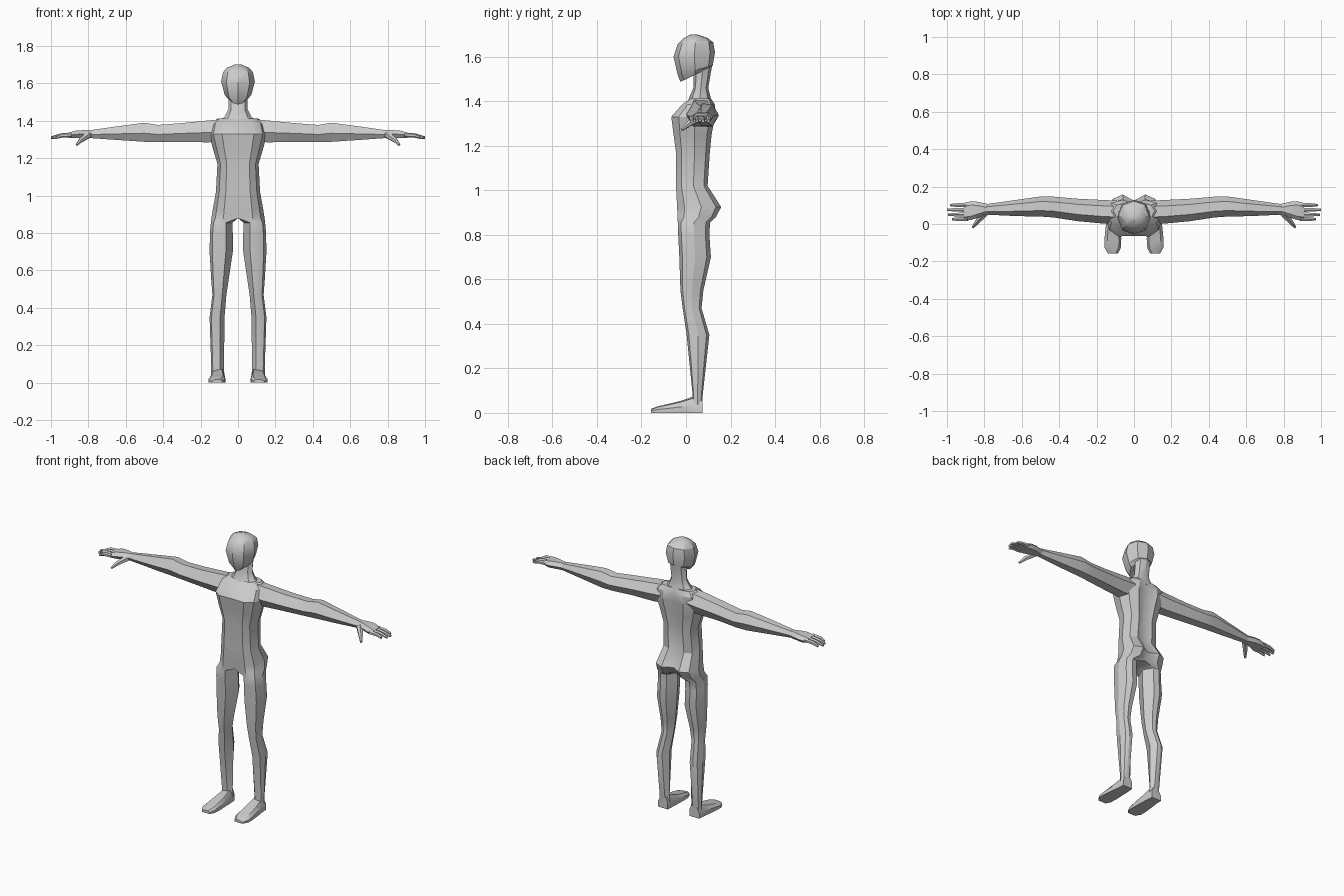
import bpy, bmesh, math
from mathutils import Vector

if "Cube" in bpy.data.objects:
    bpy.data.objects.remove(bpy.data.objects["Cube"])

skin = bpy.data.materials.new("plain grey")
skin.diffuse_color = (0.6, 0.6, 0.6, 1)
skin.use_nodes = True
skin.node_tree.nodes["Principled BSDF"].inputs["Base Color"].default_value = skin.diffuse_color


def loft(bm, rings):
    """Skin a list of equal-length point rings and cap both ends."""
    vs = [[bm.verts.new(p) for p in r] for r in rings]
    n = len(vs[0])
    for a, b in zip(vs, vs[1:]):
        for i in range(n):
            j = (i + 1) % n
            quad = (a[i], a[j], b[j], b[i])
            if any(abs(v.co.x) > 1e-5 for v in quad):
                bm.faces.new(quad)
    bm.faces.new(vs[0][::-1])
    bm.faces.new(vs[-1])


def tube(bm, path, radii, sides=6):
    """Tapered tube through a few points."""
    pts = [Vector(p) for p in path]
    d = (pts[-1] - pts[0]).normalized()
    u = d.cross(Vector((0, 0, 1))).normalized()
    w = d.cross(u)
    angs = [math.tau * (k + 0.5) / sides for k in range(sides)]
    loft(bm, [[p + (u * math.cos(a) + w * math.sin(a)) * r for a in angs]
              for p, r in zip(pts, radii)])


def finish(bm, name, mirror=True):
    bmesh.ops.delete(bm, geom=[v for v in bm.verts if not v.link_faces], context='VERTS')
    bmesh.ops.recalc_face_normals(bm, faces=bm.faces[:])
    me = bpy.data.meshes.new(name)
    bm.to_mesh(me)
    bm.free()
    me.materials.append(skin)
    ob = bpy.data.objects.new(name, me)
    bpy.context.collection.objects.link(ob)
    bpy.ops.object.select_all(action='DESELECT')
    ob.select_set(True)
    bpy.context.view_layer.objects.active = ob
    bpy.ops.object.shade_smooth_by_angle(angle=math.radians(30))
    if mirror:
        m = ob.modifiers.new("mirror", 'MIRROR')
        m.merge_threshold = 0.0005
    return ob


# Legs and torso: one half, lofted upward, then mirrored
LEG = [  # z, inner x, outer x, front y, back y
    (0.03, .072, .145, .028, .073), (0.08, .075, .143, .03, .075),
    (0.35, .072, .152, .003, .105), (0.47, .062, .137, -.015, .07),
    (0.55, .05, .143, -.025, .078), (0.70, .028, .152, -.03, .112),
    (0.80, .028, .15, -.035, .105), (0.855, .03, .145, -.037, .108)]
TORSO = [  # z, outer x, front y, back y, front centre y, back centre y
    (0.88, .142, -.038, .135, -.034, .10), (0.925, .135, -.04, .158, -.04, .125),
    (1.02, .118, -.045, .097, -.045, .088), (1.17, .110, -.045, .107, -.042, .09),
    (1.25, .134, -.056, .115, -.052, .098), (1.33, .155, -.066, .13, -.064, .108),
    (1.385, .142, -.018, .13, -.018, .112), (1.412, .11, .02, .112, .02, .105)]


def leg_ring(z, xi, xo, yf, yb):
    shape = [(.3, 0), (.6, 0), (.88, .1), (1, .5), (.86, .87), (.6, 1), (.3, .96), (0, .55)]
    return [(xi + (xo - xi) * u, yf + (yb - yf) * v, z) for u, v in shape]


def torso_ring(z, xo, yf, yb, cf, cb):
    shape = [(.55, 0), (.85, .17), (1, .55), (.84, .88), (.45, 1)]
    side = [(xo * u, yf + (yb - yf) * v, z) for u, v in shape]
    return [(0, cf, z)] + side + [(0, cb, z), (0, (cf + cb) / 2, z)]


bm = bmesh.new()
loft(bm, [leg_ring(*r) for r in LEG] + [torso_ring(*r) for r in TORSO])
finish(bm, "legs_and_torso")

# Feet: sections from heel to toe
bm = bmesh.new()
rings = []
for y, xi, xo, h in [(.073, .075, .143, .07), (.028, .072, .145, .072), (-.02, .07, .152, .055),
                     (-.08, .068, .158, .04), (-.125, .07, .158, .03), (-.157, .085, .14, .018)]:
    rings.append([(xi, y, 0), (xo, y, 0), (xo, y, h * .5),
                  (xo - .015, y, h * .9), (xi + .012, y, h), (xi, y, h * .6)])
loft(bm, rings)
finish(bm, "foot")

# Arms: six-sided sections from shoulder to wrist
bm = bmesh.new()
rings = []
for x, yf, yb, zb, zt in [(.09, 0, .125, 1.29, 1.408), (.16, .002, .128, 1.285, 1.402),
                          (.30, .015, .135, 1.288, 1.388), (.43, .035, .146, 1.286, 1.378),
                          (.50, .04, .147, 1.288, 1.39), (.62, .042, .13, 1.296, 1.374),
                          (.79, .05, .106, 1.308, 1.35)]:
    d, h = yb - yf, zt - zb
    rings.append([(x, yf, zb + h * .45), (x, yf + d * .3, zt), (x, yf + d * .75, zt - h * .04),
                  (x, yb, zb + h * .5), (x, yf + d * .75, zb), (x, yf + d * .25, zb)])
loft(bm, rings)
finish(bm, "arm")

# Hands: palm, four fingers and a thumb
bm = bmesh.new()
rings = []
for x, yf, yb, zb, zt in [(.78, .05, .106, 1.308, 1.35), (.83, .035, .118, 1.31, 1.35),
                          (.87, .022, .122, 1.308, 1.347), (.91, .016, .112, 1.31, 1.335)]:
    h = zt - zb
    rings.append([(x, yf, zb + h * .5), (x, yf + .02, zt), (x, yb - .02, zt),
                  (x, yb, zb + h * .5), (x, yb - .015, zb), (x, yf + .015, zb)])
loft(bm, rings)
for y, tip in [(.026, .972), (.05, .994), (.076, 1.0), (.101, .982)]:
    tube(bm, [(.89, y, 1.325), (.945, y, 1.322), (tip, y, 1.31)], [.013, .0115, .007])
tube(bm, [(.80, .055, 1.325), (.838, .012, 1.298), (.862, -.018, 1.272)], [.02, .014, .007])
finish(bm, "hand")

# Neck flaring into the shoulders
bm = bmesh.new()
rings = []
for z, hw, yf, yb in [(1.39, .12, .005, .115), (1.42, .072, .016, .11),
                      (1.46, .052, .033, .1), (1.56, .052, .035, .117)]:
    rings.append([(hw * math.sin(a), (yf + yb) / 2 - (yb - yf) / 2 * math.cos(a), z)
                  for a in [math.tau * k / 8 for k in range(8)]])
loft(bm, rings)
finish(bm, "neck", mirror=False)

# Head: tilted sections from chin to crown
bm = bmesh.new()
rings = []
for zf, zb, fw, hw, yf, yb in [(1.487, 1.55, .025, .055, -.025, .105),
                               (1.52, 1.56, .048, .072, -.038, .12),
                               (1.60, 1.62, .062, .09, -.056, .13),
                               (1.655, 1.665, .055, .08, -.038, .122),
                               (1.682, 1.685, .04, .06, -.012, .095),
                               (1.70, 1.70, .012, .02, .02, .05)]:
    shape = [(0, 0), (fw, .12), (hw, .5), (hw * .72, .88), (0, 1),
             (-hw * .72, .88), (-hw, .5), (-fw, .12)]
    rings.append([(x, yf + (yb - yf) * v, zf + (zb - zf) * v) for x, v in shape])
loft(bm, rings)
finish(bm, "head", mirror=False)
